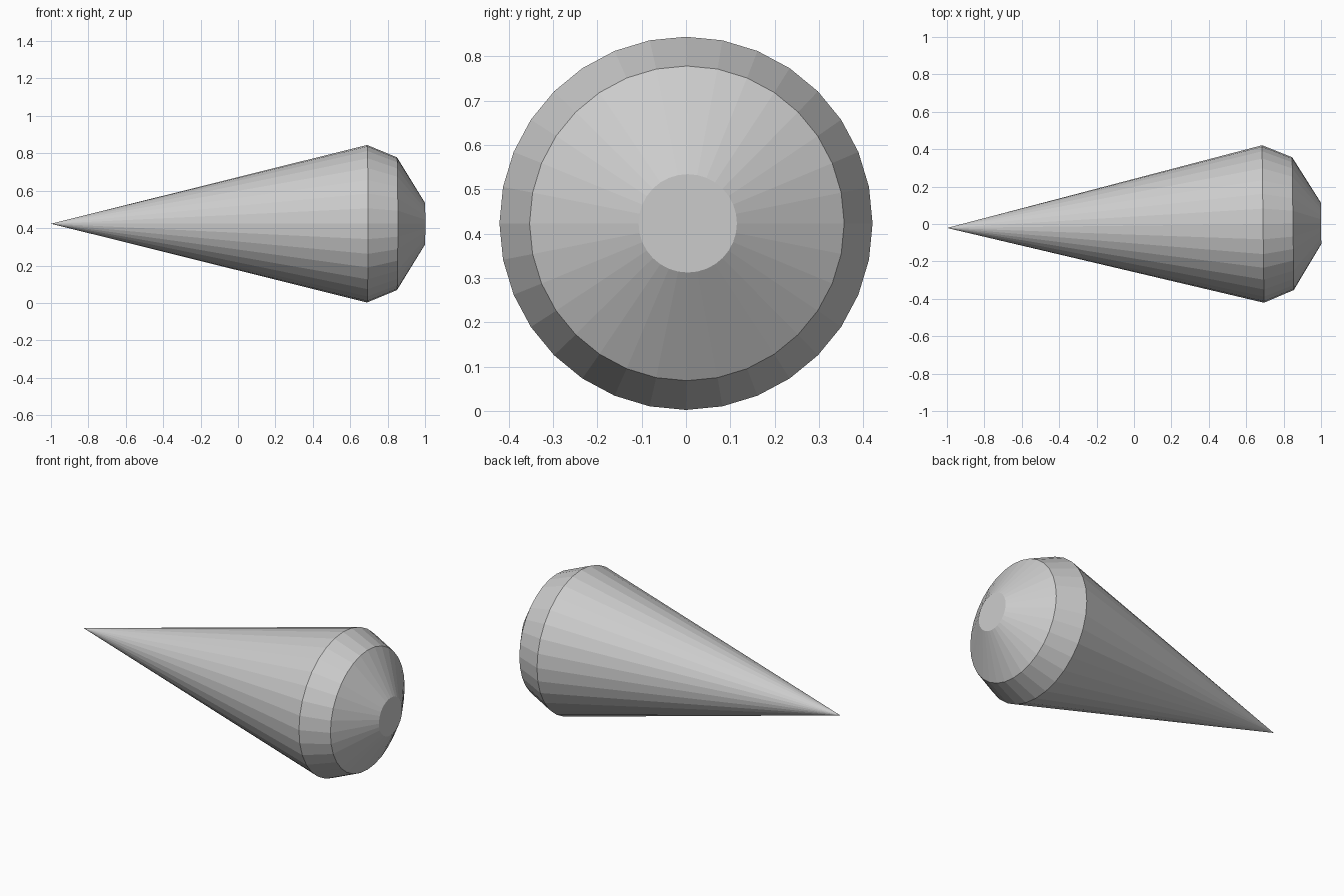
import bpy, bmesh, math
from mathutils import Matrix

if "Cube" in bpy.data.objects:
    bpy.data.objects.remove(bpy.data.objects["Cube"])

SIDES = 32
TILT = 0.0125      # slight lean of the axis towards +y
PIVOT_X = 0.69     # widest ring, centred on y = 0
# (x, radius) rings from the widest ring to the blunt end
RINGS = [(0.69, 0.421), (0.85, 0.355), (1.0, 0.111)]

bm = bmesh.new()


def ring(x, r):
    return [bm.verts.new((x - PIVOT_X,
                          r * math.cos(2 * math.pi * i / SIDES),
                          r * math.sin(2 * math.pi * i / SIDES)))
            for i in range(SIDES)]


# Long pointed body
tip = bm.verts.new((-1.0 - PIVOT_X, 0, 0))
loops = [ring(x, r) for x, r in RINGS]
for i in range(SIDES):
    j = (i + 1) % SIDES
    bm.faces.new((tip, loops[0][j], loops[0][i]))
    # Bevelled shoulder and tapering end
    for a, b in zip(loops, loops[1:]):
        bm.faces.new((a[i], a[j], b[j], b[i]))

# Flat end disc
bm.faces.new(loops[-1])
bmesh.ops.recalc_face_normals(bm, faces=bm.faces)
bm.transform(Matrix.Translation((PIVOT_X, 0, 0.4235)) @ Matrix.Rotation(TILT, 4, 'Z'))

mesh = bpy.data.meshes.new("pointed_cone")
bm.to_mesh(mesh)
bm.free()
bpy.context.collection.objects.link(bpy.data.objects.new("pointed_cone", mesh))
